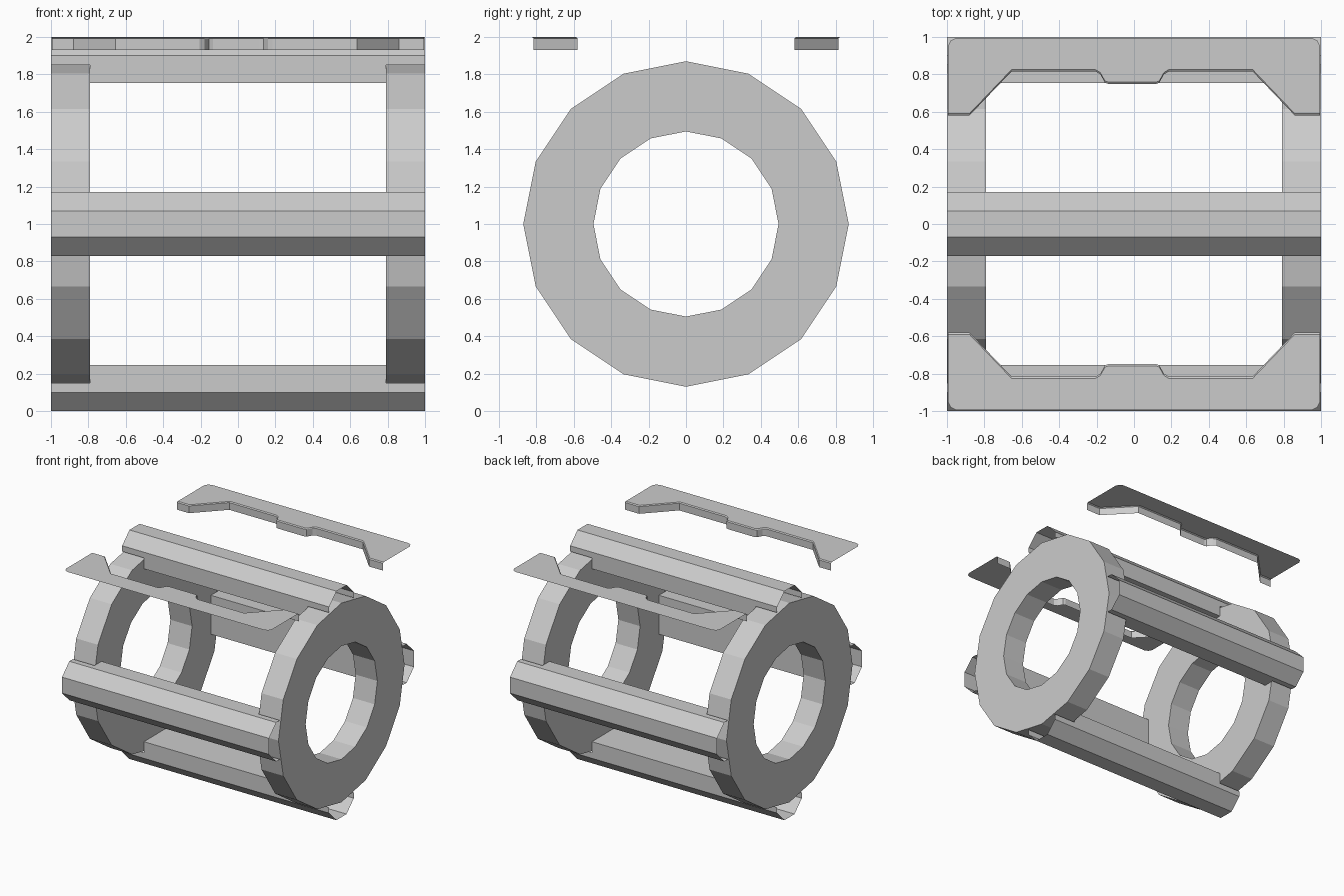
import bpy, bmesh
from math import sin, cos, pi
from mathutils import Matrix

if "Cube" in bpy.data.objects:
    bpy.data.objects.remove(bpy.data.objects["Cube"])


def finish(name, bm, key=None, direction=None):
    """Make normals consistent, with the key face pointing along direction."""
    bmesh.ops.remove_doubles(bm, verts=bm.verts, dist=0.0005)
    bmesh.ops.recalc_face_normals(bm, faces=bm.faces)
    bm.normal_update()
    if key and key.normal.dot(direction) < 0:
        bmesh.ops.reverse_faces(bm, faces=bm.faces)
    me = bpy.data.meshes.new(name)
    bm.to_mesh(me)
    bm.free()
    ob = bpy.data.objects.new(name, me)
    bpy.context.collection.objects.link(ob)
    return ob


def strip(bm, row_a, row_b, closed=False):
    """Bridge two rows of vertices with quads."""
    n = len(row_a)
    return [bm.faces.new((row_a[i], row_a[(i + 1) % n], row_b[(i + 1) % n], row_b[i]))
            for i in range(n if closed else n - 1)]


# End rings: 16-sided flat washers around the x axis
def end_ring(name, x0, x1):
    bm = bmesh.new()
    loops = []
    for x, r in ((x0, 0.87), (x1, 0.87), (x1, 0.495), (x0, 0.495)):
        loops.append([bm.verts.new((x, r * sin(i * pi / 8), 1 + r * cos(i * pi / 8)))
                      for i in range(16)])
    for i in range(4):
        strip(bm, loops[i], loops[(i + 1) % 4], closed=True)
    finish(name, bm)


end_ring("left_ring", -1.0, -0.79)
end_ring("right_ring", 0.79, 1.0)


# Four long rails: open-ended chamfered channels, with a closed inner side between the rings
def rail(name, turn):
    bm = bmesh.new()

    def sweep(profile, half):
        rows = [[bm.verts.new((x, y, z)) for y, z in profile] for x in (-half, half)]
        return strip(bm, *rows)

    outer = sweep([(-0.17, 0.85), (-0.17, 0.9), (-0.07, 1.0),
                   (0.07, 1.0), (0.17, 0.9), (0.17, 0.85)], 1.0)
    inner = sweep([(-0.17, 0.85), (-0.17, 0.755), (0.17, 0.755), (0.17, 0.85)], 0.79)
    bm.normal_update()
    if outer[2].normal.z < 0:
        bmesh.ops.reverse_faces(bm, faces=outer)
    if inner[1].normal.z > 0:
        bmesh.ops.reverse_faces(bm, faces=inner)
    me = bpy.data.meshes.new(name)
    bm.transform(Matrix.Translation((0, 0, 1)) @ Matrix.Rotation(turn * pi / 2, 4, 'X'))
    bm.to_mesh(me)
    bm.free()
    bpy.context.collection.objects.link(bpy.data.objects.new(name, me))


for turn, side in enumerate(("top", "front", "bottom", "back")):
    rail(side + "_rail", turn)

# Two top plates: thin sheets with a stepped inner edge folded down
INNER = [(-0.995, 0.59), (-0.88, 0.59), (-0.655, 0.825), (-0.205, 0.825), (-0.18, 0.81),
         (-0.155, 0.765), (-0.135, 0.758), (0.115, 0.758), (0.135, 0.765), (0.16, 0.81),
         (0.185, 0.825), (0.635, 0.825), (0.86, 0.59), (0.995, 0.59)]
OUTER = [(0.995, 0.95), (0.98, 0.98), (0.95, 0.995),
         (-0.95, 0.995), (-0.98, 0.98), (-0.995, 0.95)]


def top_plate(name, s):
    bm = bmesh.new()
    edge, lip, hem = [[bm.verts.new((x, s * (y - d), z)) for x, y in INNER]
                      for d, z in ((0, 2.0), (0.01, 1.993), (0.01, 1.93))]
    sheet = bm.faces.new(edge + [bm.verts.new((x, s * y, 2.0)) for x, y in OUTER])
    strip(bm, edge, lip)
    strip(bm, lip, hem)
    finish(name, bm, sheet, Matrix.Identity(3)[2])


top_plate("back_top_plate", 1)
top_plate("front_top_plate", -1)
